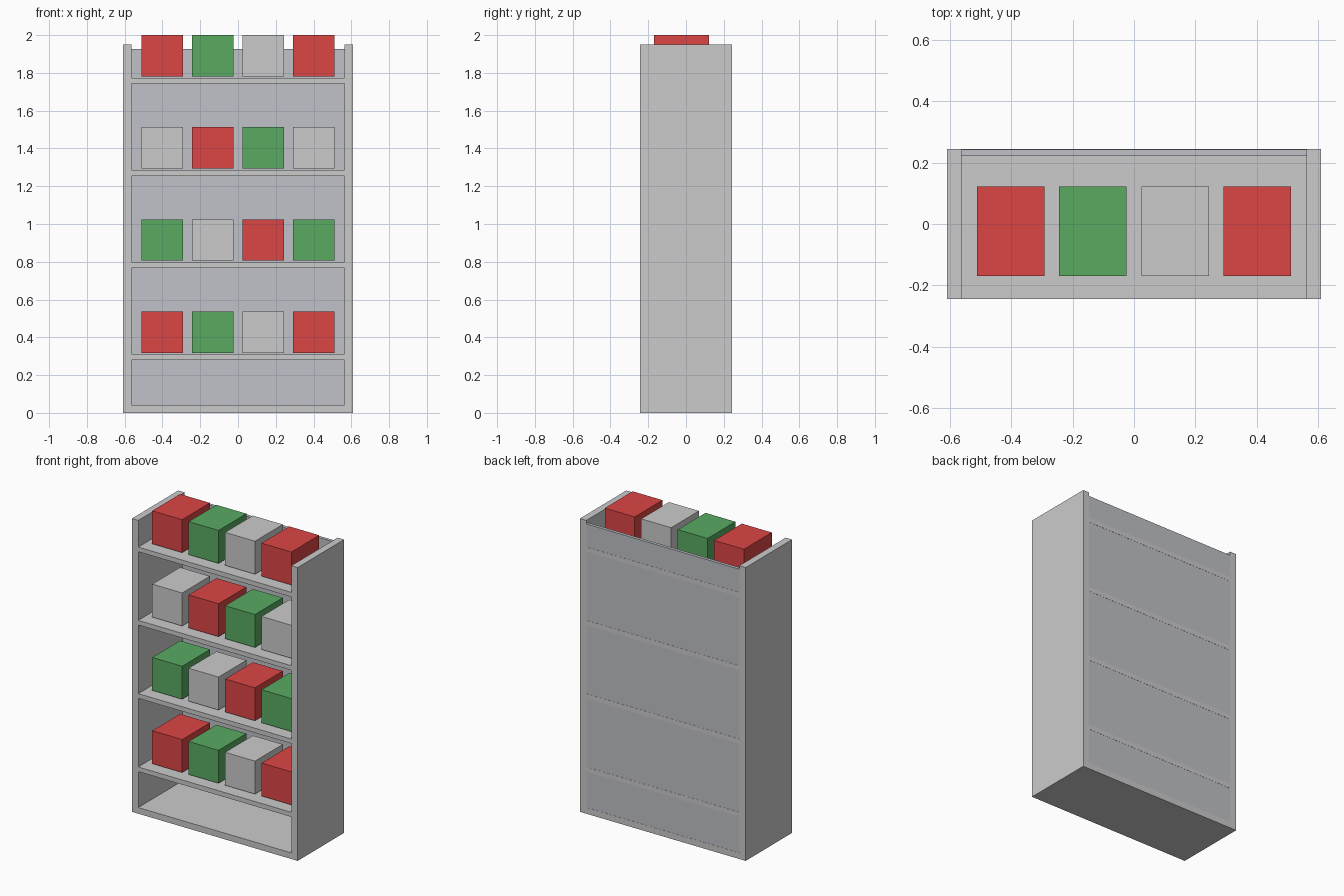
import bpy

if "Cube" in bpy.data.objects:
    bpy.data.objects.remove(bpy.data.objects["Cube"])


def material(name, rgb):
    m = bpy.data.materials.new(name)
    m.diffuse_color = (*rgb, 1)
    m.use_nodes = True
    m.node_tree.nodes["Principled BSDF"].inputs["Base Color"].default_value = m.diffuse_color
    return m


def box(name, x, y, z, mat=None):
    """Axis-aligned box from (min, max) ranges."""
    bpy.ops.mesh.primitive_cube_add(
        size=1, location=[(a + b) / 2 for a, b in (x, y, z)])
    ob = bpy.context.object
    ob.name = name
    ob.scale = [b - a for a, b in (x, y, z)]
    bpy.ops.object.transform_apply(location=False, rotation=False, scale=True)
    if mat:
        ob.data.materials.append(mat)
    return ob


red = material("red", (0.72, 0.06, 0.06))
green = material("green", (0.1, 0.4, 0.12))
dark = material("back_grey", (0.53, 0.54, 0.58))

HALF_W, INNER, HALF_D = 0.61, 0.563, 0.244
STEP = 0.4875

# Side panels
box("side_panel_left", (-HALF_W, -INNER), (-HALF_D, HALF_D), (0, 1.951))
box("side_panel_right", (INNER, HALF_W), (-HALF_D, HALF_D), (0, 1.951))

# Base board and back panel (back sits a hair inside the shelf ends)
box("base_board", (-INNER, INNER), (-HALF_D, HALF_D), (0, 0.041))
box("back_panel", (-INNER, INNER), (0.222, HALF_D - 0.001), (0.02, 1.927), dark)

# Shelves, each with four boxes in a shifting colour cycle
colours = [red, green, None]
for row in range(4):
    top = 0.311 + row * STEP
    box(f"shelf_{row + 1}", (-INNER, INNER), (-HALF_D, HALF_D), (top - 0.031, top))
    z = 0.318 + row * STEP
    for col in range(4):
        cx = -0.402 + col * 0.268
        box(f"goods_box_{row + 1}_{col + 1}", (cx - 0.11, cx + 0.11),
            (-0.17, 0.122), (z, z + 0.2195), colours[(row + col) % 3])
